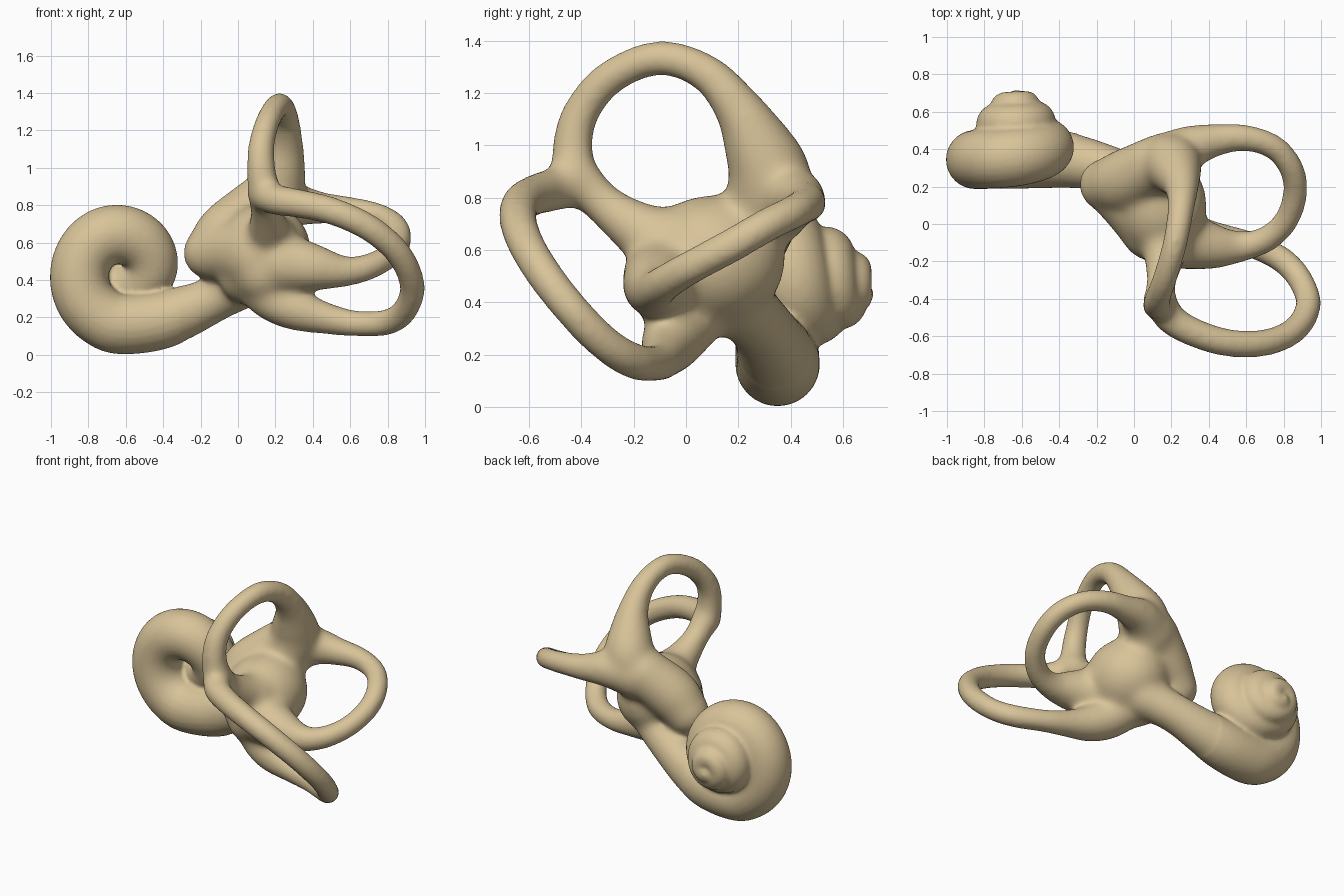
import bpy, bmesh, math
from mathutils import Vector, Matrix

bone = bpy.data.materials.new("pale bone")
bone.diffuse_color = (0.69, 0.55, 0.32, 1)
bm = bmesh.new()


def ball(c, r):
    r = r if isinstance(r, tuple) else (r, r, r)
    bmesh.ops.create_icosphere(bm, subdivisions=4, radius=1,
                               matrix=Matrix.Translation(c) @ Matrix.Diagonal((*r, 1)))


def spline(pts, n=8):
    # Catmull-Rom through (x, y, z, radius) points
    p = [Vector(q) for q in pts]
    p = [2 * p[0] - p[1]] + p + [2 * p[-1] - p[-2]]
    out = []
    for i in range(1, len(p) - 2):
        a, b, c, d = p[i - 1:i + 3]
        for k in range(n):
            t = k / n
            out.append(0.5 * (2 * b + (c - a) * t + (2 * a - 5 * b + 4 * c - d) * t * t
                              + (3 * b - a - 3 * c + d) * t ** 3))
    return out + [p[-2]]


def tube(pts, pad=0.006, sides=24):
    path = spline(pts)
    pos = [q.to_3d() for q in path]
    up, rings = None, []
    for i, c in enumerate(pos):
        tan = (pos[min(i + 1, len(pos) - 1)] - pos[max(i - 1, 0)]).normalized()
        up = tan.orthogonal() if up is None else up - tan * up.dot(tan)
        up.normalize()
        side = tan.cross(up)
        r = path[i][3] + pad
        rings.append([bm.verts.new(c + r * (math.cos(a) * up + math.sin(a) * side))
                      for a in (2 * math.pi * k / sides for k in range(sides))])
    for a, b in zip(rings, rings[1:]):
        for k in range(sides):
            j = (k + 1) % sides
            bm.faces.new((a[k], a[j], b[j], b[k]))
    bm.faces.new(rings[0][::-1])
    bm.faces.new(rings[-1])
    for e in (0, -1):
        ball(pos[e], path[e][3] + pad)


# vestibule
ball((0.14, 0.1, 0.56), (0.25, 0.28, 0.25))
tube([(-0.155, 0.21, 0.545, 0.135), (-0.06, 0.23, 0.65, 0.16), (0.1, 0.31, 0.79, 0.15)])
tube([(-0.12, 0.19, 0.54, 0.14), (0.0, 0.1, 0.55, 0.17), (0.12, 0.0, 0.53, 0.2)])
tube([(0.06, 0.1, 0.43, 0.16), (0.15, -0.02, 0.45, 0.18)])

# common limb and upright canal
tube([(0.17, -0.08, 0.62, 0.14), (0.16, -0.2, 0.69, 0.1), (0.145, -0.32, 0.78, 0.075),
      (0.135, -0.41, 0.87, 0.085)])
tube([(0.14, -0.42, 0.86, 0.085), (0.125, -0.435, 0.98, 0.075), (0.125, -0.405, 1.12, 0.068),
      (0.165, -0.29, 1.26, 0.064), (0.22, -0.1, 1.335, 0.064), (0.25, 0.08, 1.275, 0.07),
      (0.255, 0.2, 1.14, 0.09), (0.23, 0.275, 1.0, 0.13), (0.2, 0.32, 0.88, 0.155),
      (0.16, 0.3, 0.75, 0.15)])

# front canal
tube([(0.14, -0.42, 0.86, 0.085), (0.2, -0.51, 0.83, 0.08), (0.32, -0.58, 0.81, 0.075),
      (0.5, -0.635, 0.77, 0.072), (0.7, -0.635, 0.68, 0.07), (0.86, -0.565, 0.54, 0.068),
      (0.932, -0.435, 0.37, 0.066), (0.89, -0.3, 0.235, 0.066), (0.79, -0.19, 0.172, 0.068),
      (0.62, -0.11, 0.168, 0.068), (0.45, -0.08, 0.2, 0.085), (0.32, -0.06, 0.24, 0.11),
      (0.2, -0.02, 0.3, 0.125), (0.1, 0.05, 0.4, 0.14)])

# side canal
tube([(0.15, 0.32, 0.78, 0.16), (0.3, 0.41, 0.8, 0.115), (0.45, 0.45, 0.785, 0.082),
      (0.6, 0.46, 0.775, 0.068), (0.75, 0.41, 0.745, 0.064), (0.84, 0.3, 0.69, 0.064),
      (0.863, 0.17, 0.615, 0.064), (0.815, 0.02, 0.535, 0.064), (0.71, -0.08, 0.475, 0.068),
      (0.58, -0.12, 0.445, 0.078), (0.42, -0.12, 0.465, 0.12), (0.25, -0.08, 0.49, 0.16)])

# spiral shell: stem, then quarter-turn steps of (distance from axis, depth, radius)
steps = [(0.29, 0.35, 0.16), (0.215, 0.345, 0.156), (0.188, 0.36, 0.157), (0.163, 0.42, 0.14),
         (0.09, 0.5, 0.12), (0.1, 0.53, 0.112), (0.125, 0.535, 0.108), (0.105, 0.555, 0.1),
         (0.07, 0.605, 0.08), (0.065, 0.63, 0.07), (0.07, 0.64, 0.068), (0.055, 0.645, 0.064),
         (0.025, 0.66, 0.055)]
coil = [(0.08, 0.2, 0.4, 0.13), (-0.1, 0.285, 0.31, 0.122), (-0.28, 0.33, 0.23, 0.14),
        (-0.44, 0.35, 0.18, 0.156)]
turns = 4
smooth_steps = spline([(*s, 0) for s in steps], turns)
for i, (d, y, r, _) in enumerate(smooth_steps):
    a = i * math.pi / 2 / turns
    coil.append((-0.63 - d * math.sin(a), y, 0.455 - d * math.cos(a), r))
tube(coil, pad=0.002)

# fuse the parts into one skin
mesh = bpy.data.meshes.new("inner_ear_labyrinth")
bm.to_mesh(mesh)
bm.free()
ear = bpy.data.objects.new("inner_ear_labyrinth", mesh)
bpy.context.collection.objects.link(ear)
bpy.context.view_layer.objects.active = ear
ear.select_set(True)
mod = ear.modifiers.new("fuse", 'REMESH')
mod.mode = 'VOXEL'
mod.voxel_size = 0.013
bpy.ops.object.modifier_apply(modifier=mod.name)

# melt the joints of the vestibule, keep the creases of the shell
bm = bmesh.new()
bm.from_mesh(ear.data)
for count, limit in ((4, -2), (30, -0.3)):
    vs = [v for v in bm.verts if v.co.x > limit]
    for _ in range(count):
        bmesh.ops.smooth_vert(bm, verts=vs, factor=0.5, use_axis_x=True,
                              use_axis_y=True, use_axis_z=True)
for f in bm.faces:
    f.smooth = True
    f.material_index = 0
bm.to_mesh(ear.data)
bm.free()
ear.data.materials.clear()
ear.data.materials.append(bone)
